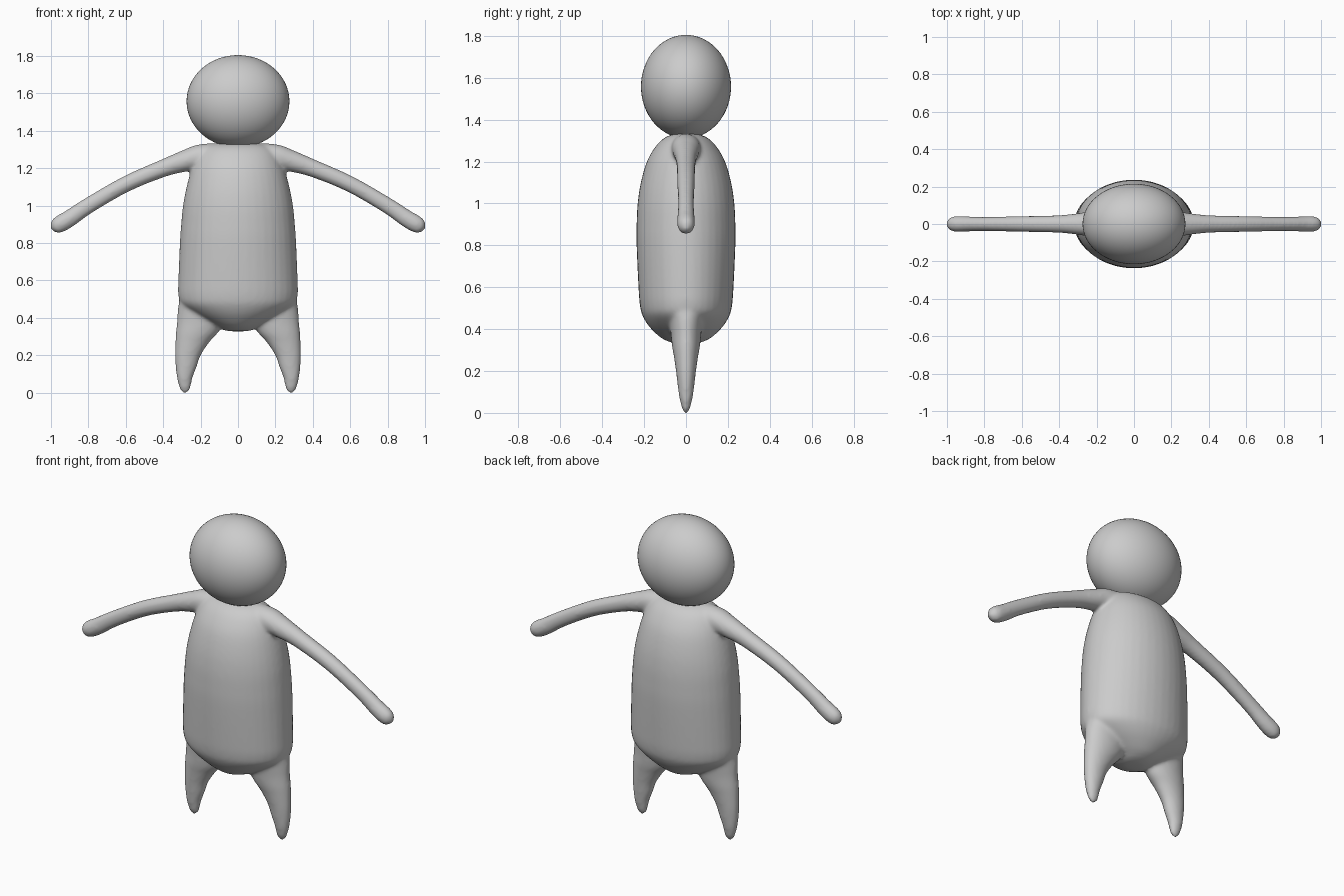
import bpy, bmesh, math
from mathutils import Vector

if "Cube" in bpy.data.objects:
    bpy.data.objects.remove(bpy.data.objects["Cube"])

SIDES = 40


def spline(rows, steps=4):
    """Catmull-Rom resampling of the station rows."""
    out = []
    for i in range(len(rows) - 1):
        p0, p1 = rows[max(i - 1, 0)], rows[i]
        p2, p3 = rows[i + 1], rows[min(i + 2, len(rows) - 1)]
        for k in range(steps):
            t = k / steps
            out.append([0.5 * (2 * b + (c - a) * t + (2 * a - 5 * b + 4 * c - d) * t * t
                               + (3 * b - a - 3 * c + d) * t ** 3)
                        for a, b, c, d in zip(p0, p1, p2, p3)])
    return out + [list(rows[-1])]


def loft(bm, rows, level=True, side=1):
    """Skin ellipses along rows of (x, z, in-plane radius, y radius)."""
    rows = spline(rows)
    rings = []
    for i, (x, z, ru, rv) in enumerate(rows):
        u = Vector((1, 0, 0))
        if not level:
            a, b = rows[max(i - 1, 0)], rows[min(i + 1, len(rows) - 1)]
            u = Vector((b[1] - a[1], 0, a[0] - b[0])).normalized()
        ring = []
        for k in range(SIDES):
            t = 2 * math.pi * k / SIDES
            p = Vector((x, 0, z)) + u * (max(ru, .002) * math.cos(t))
            ring.append(bm.verts.new((p.x * side, max(rv, .002) * math.sin(t), p.z)))
        rings.append(ring)
    for a, b in zip(rings, rings[1:]):
        for k in range(SIDES):
            n = (k + 1) % SIDES
            bm.faces.new((a[k], a[n], b[n], b[k]))
    bm.faces.new(rings[0])
    bm.faces.new(rings[-1])


torso = [(0, .328, .03, .02), (0, .333, .07, .06), (0, .35, .105, .105), (0, .375, .155, .14),
         (0, .42, .235, .182), (0, .47, .302, .21), (0, .52, .319, .221), (0, .6, .319, .227),
         (0, .8, .311, .236), (0, .9, .304, .236), (0, 1.0, .294, .231), (0, 1.1, .275, .216),
         (0, 1.2, .247, .187), (0, 1.27, .215, .147), (0, 1.31, .18, .108),
         (0, 1.33, .13, .065), (0, 1.337, .04, .02)]
arm = [(.10, 1.268, .066, .07), (.2, 1.262, .066, .07), (.28, 1.24, .058, .06),
       (.4, 1.2, .047, .047), (.6, 1.115, .043, .042), (.8, 1.0, .043, .038),
       (.9, .932, .046, .041), (.95, .903, .046, .042), (.98, .886, .037, .034),
       (1.0, .875, .008, .008)]
leg = [(.283, -.005, .006, .005), (.283, .012, .024, .015), (.284, .035, .032, .023),
       (.285, .08, .042, .033), (.277, .14, .057, .041), (.268, .2, .069, .048),
       (.244, .27, .091, .058), (.22, .32, .112, .067), (.2, .38, .126, .073),
       (.2, .44, .122, .079), (.21, .5, .1, .085), (.21, .55, .06, .06)]

# torso, arms and legs, fused into one soft skin
bm = bmesh.new()
loft(bm, torso)
for s in (1, -1):
    loft(bm, arm, level=False, side=s)
    loft(bm, leg, side=s)
bmesh.ops.recalc_face_normals(bm, faces=bm.faces)
mesh = bpy.data.meshes.new("body")
bm.to_mesh(mesh)
bm.free()
body = bpy.data.objects.new("body", mesh)
bpy.context.collection.objects.link(body)
fuse = body.modifiers.new("fuse", 'REMESH')
fuse.mode = 'VOXEL'
fuse.voxel_size = 0.01
fuse.use_smooth_shade = True
soften = body.modifiers.new("soften", 'SMOOTH')
soften.factor = 0.5
soften.iterations = 8

# head
bpy.ops.mesh.primitive_uv_sphere_add(segments=64, ring_count=32, radius=1, location=(0, 0, 1.558))
head = bpy.context.object
head.name = "head"
head.scale = (.275, .215, .247)
bpy.ops.object.transform_apply(location=False, rotation=False, scale=True)
bpy.ops.object.shade_smooth()
